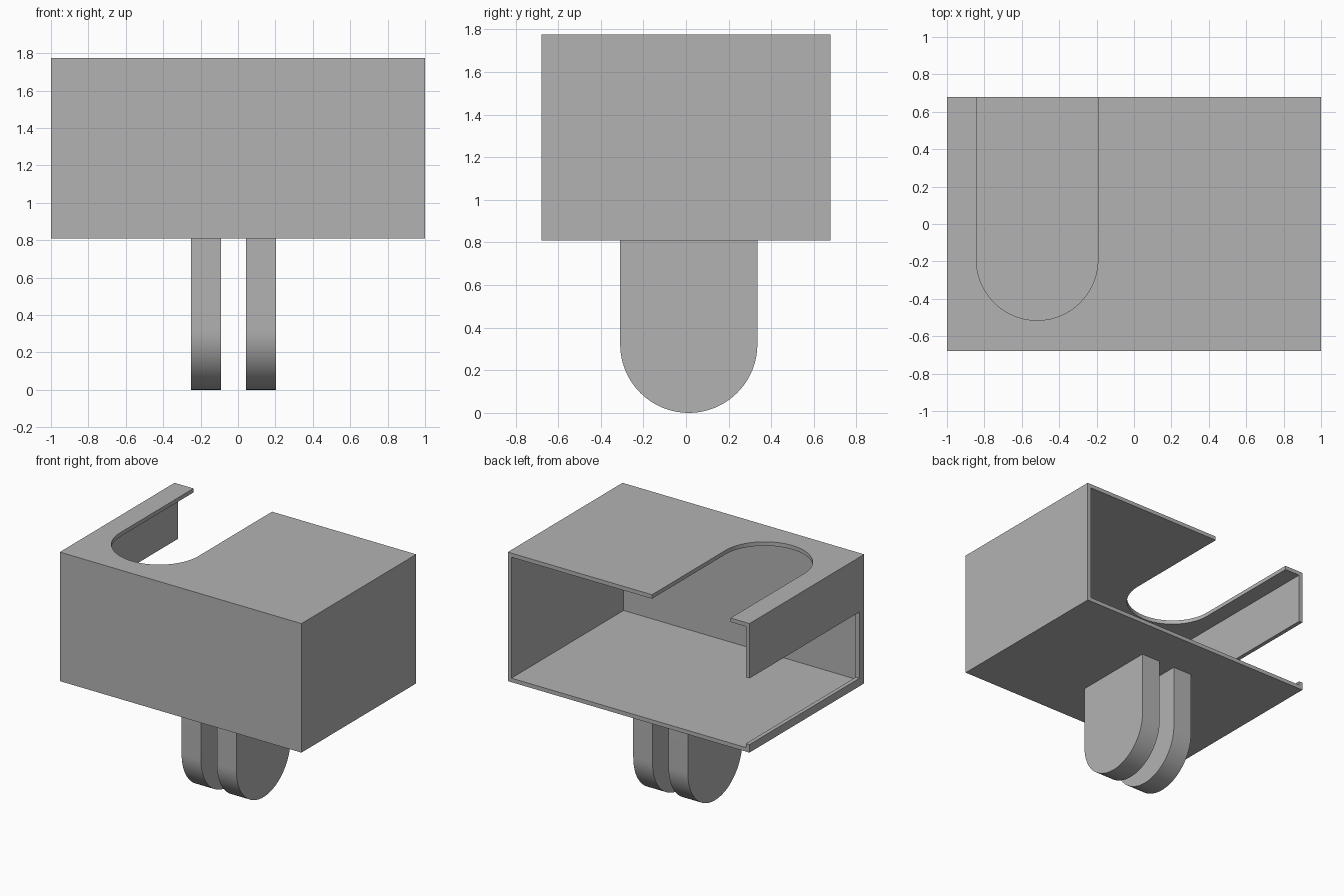
import bpy, bmesh
from math import pi, cos, sin
from mathutils import Vector

if "Cube" in bpy.data.objects:
    bpy.data.objects.remove(bpy.data.objects["Cube"], do_unlink=True)

grey = bpy.data.materials.new("plain grey")
grey.use_nodes = True
grey.diffuse_color = (0.45, 0.45, 0.45, 1)
grey.node_tree.nodes["Principled BSDF"].inputs["Base Color"].default_value = (0.45, 0.45, 0.45, 1)


def prism(name, profile, to_3d, depth):
    """Extrude a flat profile along a depth vector."""
    bm = bmesh.new()
    face = bm.faces.new([bm.verts.new(to_3d(u, v)) for u, v in profile])
    out = bmesh.ops.extrude_face_region(bm, geom=[face])
    moved = [g for g in out["geom"] if isinstance(g, bmesh.types.BMVert)]
    bmesh.ops.translate(bm, verts=moved, vec=Vector(depth))
    bmesh.ops.recalc_face_normals(bm, faces=bm.faces)
    mesh = bpy.data.meshes.new(name)
    bm.to_mesh(mesh)
    bm.free()
    mesh.materials.append(grey)
    obj = bpy.data.objects.new(name, mesh)
    bpy.context.collection.objects.link(obj)
    return obj


def box(name, x, y, z):
    corners = [(x[0], y[0]), (x[1], y[0]), (x[1], y[1]), (x[0], y[1])]
    return prism(name, corners, lambda u, v: (u, v, z[0]), (0, 0, z[1] - z[0]))


def arch(centre, radius, round_end, flat_end, steps=40):
    """U-shaped profile, rounded at its low end."""
    pts = [(centre + radius, flat_end), (centre - radius, flat_end)]
    for i in range(steps + 1):
        a = pi + pi * i / steps
        pts.append((centre + radius * cos(a), round_end + radius + radius * sin(a)))
    return pts


def cut(obj, cutter):
    cutter.hide_render = True
    mod = obj.modifiers.new("cut", "BOOLEAN")
    mod.object = cutter
    mod.operation = "DIFFERENCE"
    mod.solver = "EXACT"
    bpy.context.view_layer.update()
    result = bpy.data.meshes.new_from_object(obj.evaluated_get(bpy.context.evaluated_depsgraph_get()))
    obj.modifiers.clear()
    obj.data = result
    bpy.data.objects.remove(cutter, do_unlink=True)


def smooth(obj):
    bpy.ops.object.select_all(action="DESELECT")
    obj.select_set(True)
    bpy.context.view_layer.objects.active = obj
    bpy.ops.object.shade_smooth_by_angle(angle=0.5)


# Housing: thin-walled box, open at the back
wall, low, high, half_y = 0.03, 0.81, 1.775, 0.678
housing = box("housing", (-1, 1), (-half_y, half_y), (low, high))
cut(housing, box("cavity", (-1 + wall, 1 - wall), (-half_y + wall, 1), (low + wall, high - wall)))

# Round-ended slot in the roof
cut(housing, prism("roof_slot", arch(-0.518, 0.325, -0.515, 1),
                   lambda u, v: (u, v, 1.6), (0, 0, 0.4)))

# Side window, open to the back
cut(housing, box("side_window", (-1.1, -0.9), (-0.62, 1), (0.87, 1.365)))
smooth(housing)

# Two round-ended mounting tabs below
for name, x in (("right_mount_tab", -0.25), ("left_mount_tab", 0.042)):
    tab = prism(name, arch(0.013, 0.322, 0, low + 0.01),
                lambda u, v: (x, u, v), (0.16, 0, 0))
    smooth(tab)
